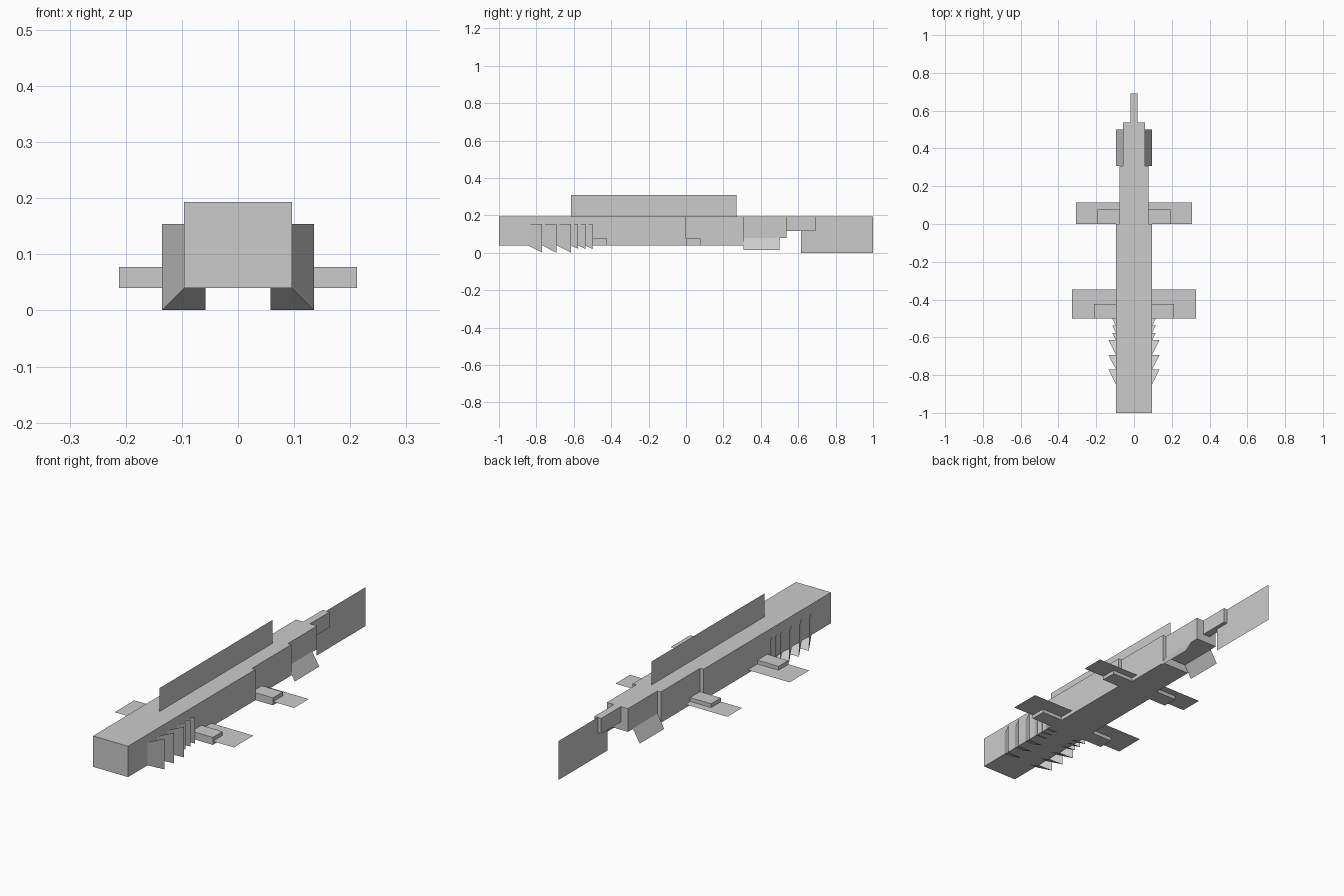
import bpy, bmesh

if "Cube" in bpy.data.objects:
    bpy.data.objects.remove(bpy.data.objects["Cube"])

grey = bpy.data.materials.new("light_grey")
grey.diffuse_color = (0.6, 0.6, 0.6, 1)
grey.use_nodes = True
grey.node_tree.nodes["Principled BSDF"].inputs["Base Color"].default_value = grey.diffuse_color


def finish(name, bm):
    mesh = bpy.data.meshes.new(name)
    bm.to_mesh(mesh)
    bm.free()
    mesh.materials.append(grey)
    obj = bpy.data.objects.new(name, mesh)
    bpy.context.collection.objects.link(obj)
    return obj


def box(name, x, y, z):
    """Box spanning the given (min, max) ranges."""
    bm = bmesh.new()
    bmesh.ops.create_cube(bm, size=1)
    for v in bm.verts:
        v.co = [r[0] if c < 0 else r[1] for c, r in zip(v.co, (x, y, z))]
    return finish(name, bm)


def sheet(name, *quads):
    """Thin surface made of a few quads."""
    bm = bmesh.new()
    for quad in quads:
        bm.faces.new([bm.verts.new(p) for p in quad])
    bmesh.ops.remove_doubles(bm, verts=bm.verts, dist=1e-5)
    return finish(name, bm)


def mirrored(obj):
    obj.modifiers.new("mirror_x", 'MIRROR')
    return obj


# Stepped body: head and torso, rear body, tail base, tail stem
TOP = 0.193
box("front_body", (-0.096, 0.096), (-1, 0), (0.04, TOP))
box("rear_body", (-0.077, 0.077), (0, 0.308), (0.04, TOP))
box("tail_base", (-0.058, 0.058), (0.308, 0.538), (0.078, TOP))
box("tail_stem", (-0.019, 0.019), (0.538, 0.692), (0.117, TOP))

# Upright fins on the centre line
sheet("dorsal_fin", [(0, -0.615, TOP), (0, 0.27, TOP), (0, 0.27, 0.309), (0, -0.615, 0.309)])
sheet("tail_fin", [(0, 0.615, 0), (0, 1, 0), (0, 1, TOP), (0, 0.615, TOP)])

# Side fins: a stubby root with a flat blade at half its height
for name, inner, y0, root_x, root_y, tip_x, tip_y in (
        ("front_fin", 0.096, -0.5, 0.212, -0.423, 0.327, -0.346),
        ("middle_fin", 0.077, 0.0, 0.192, 0.077, 0.308, 0.115)):
    mirrored(box(name + "_root", (inner, root_x), (y0, root_y), (0.04, 0.077)))
    z = 0.058
    mirrored(sheet(name + "_blade", [(inner, y0, z), (tip_x, y0, z),
                                     (tip_x, tip_y, z), (inner, tip_y, z)]))

# Drooping rear fins
mirrored(sheet("rear_fin", [(0.058, 0.308, 0.08), (0.096, 0.308, 0.015),
                            (0.096, 0.5, 0.015), (0.058, 0.5, 0.08)]))

# Gill flaps wrapping the side and the underside: (rear edge y, flare, length)
gills = [(-0.77, 0.039, 0.077), (-0.693, 0.039, 0.077), (-0.615, 0.039, 0.077),
         (-0.577, 0.019, 0.039), (-0.538, 0.019, 0.039), (-0.5, 0.019, 0.039)]
for i, (y, flare, length) in enumerate(gills):
    x0, x1, z0, z1, yf = 0.096, 0.096 + flare, 0.04, 0.04 - flare, y - length
    mirrored(sheet(f"gill_{i + 1}",
                   [(x0, yf, 0.154), (x0, yf, z0), (x1, y, z1), (x1, y, 0.154)],
                   [(x0, yf, z0), (0.058, yf, z0), (0.058, y, z1), (x1, y, z1)]))
